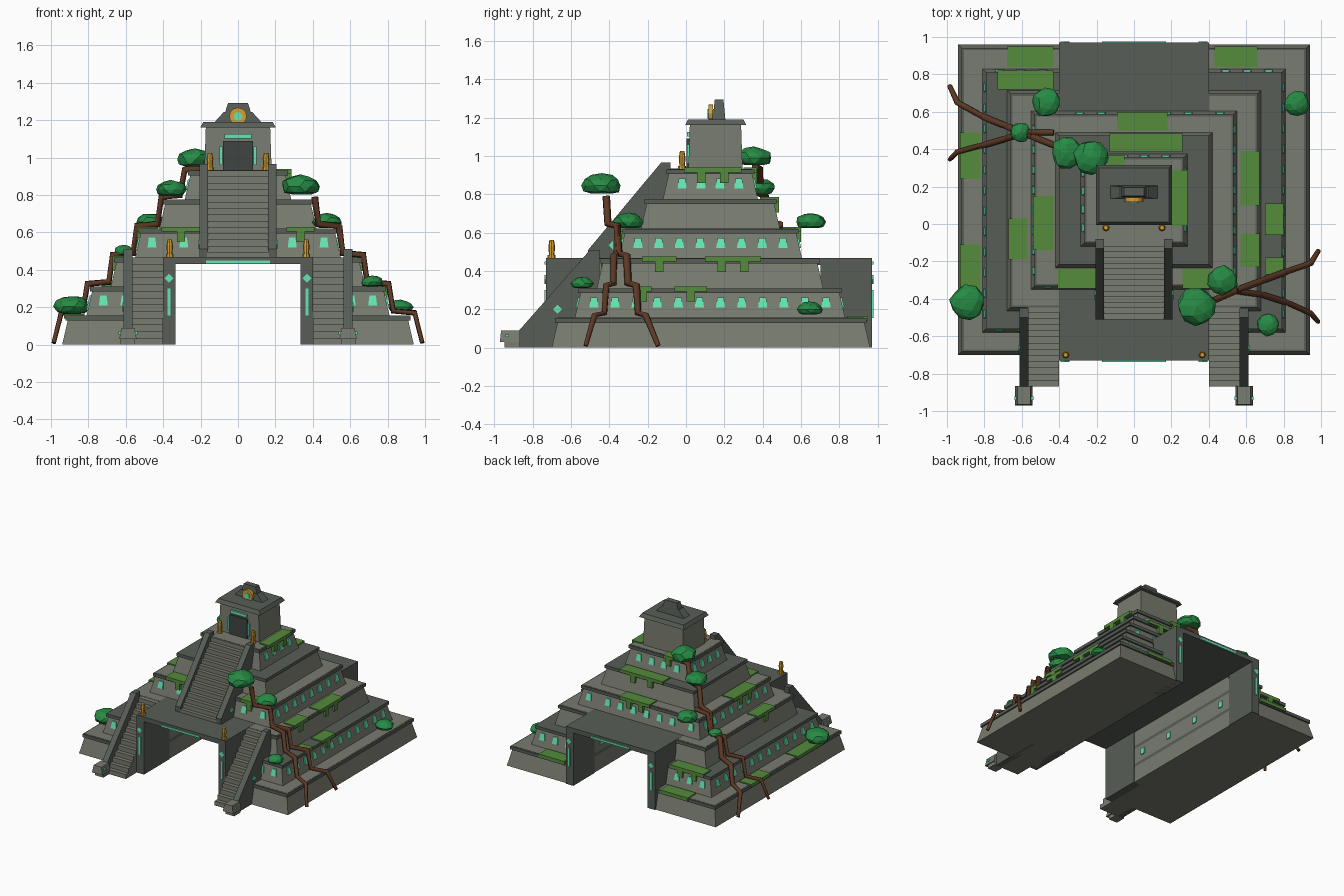
import bpy, bmesh, math, random
from mathutils import Matrix, Vector

if "Cube" in bpy.data.objects:
    bpy.data.objects.remove(bpy.data.objects["Cube"])
random.seed(4)

def mat(name, c):
    m = bpy.data.materials.new(name)
    m.diffuse_color = (*c, 1)
    m.use_nodes = True
    m.node_tree.nodes["Principled BSDF"].inputs["Base Color"].default_value = m.diffuse_color
    return m

STONE = mat("stone", (.19, .20, .16))
DARK = mat("dark_stone", (.095, .11, .095))
BLACK = mat("shadow_stone", (.05, .06, .055))
MOSS = mat("moss", (.09, .26, .045))
LEAF = mat("leaf", (.02, .26, .06))
TEAL = mat("teal_glow", (.13, .79, .46))
GOLD = mat("gold", (.68, .35, .03))
BARK = mat("bark", (.11, .04, .018))
parts = {}

def part(name, m):
    if name not in parts:
        parts[name] = (bmesh.new(), m)
    return parts[name][0]

def solid(bm, low, high):
    """Closed prism between two matching loops."""
    a = [bm.verts.new(v) for v in low]
    b = [bm.verts.new(v) for v in high]
    n = len(a)
    bm.faces.new(a[::-1])
    bm.faces.new(b)
    for i in range(n):
        bm.faces.new((a[i], a[(i + 1) % n], b[(i + 1) % n], b[i]))

def block(name, m, x0, x1, y0, y1, z0, z1, ins=(0, 0, 0, 0), both=False):
    """Box whose top is inset by (left, right, front, back); both = mirrored in x."""
    l, r, f, b = ins
    for s in ((1, -1) if both else (1,)):
        lo = [(x0, y0), (x1, y0), (x1, y1), (x0, y1)]
        hi = [(x0 + l, y0 + f), (x1 - r, y0 + f), (x1 - r, y1 - b), (x0 + l, y1 - b)]
        solid(part(name, m), [(s * x, y, z0) for x, y in lo], [(s * x, y, z1) for x, y in hi])

def prism(name, m, poly, a0, a1, axis="x"):
    """Profile extruded along x (poly in yz) or y (poly in xz), mirrored in x."""
    for s in (1, -1):
        f = (lambda p, a: (s * a, p[0], p[1])) if axis == "x" else (lambda p, a: (s * p[0], a, p[1]))
        solid(part(name, m), [f(p, a0) for p in poly], [f(p, a1) for p in poly])

def diamond(c, z, r=.024):
    return [(c - r, z), (c, z - r), (c + r, z), (c, z + r)]

def cone(name, m, loc, r1, r2, d, seg=8, rot=None):
    M = Matrix.Translation(loc) @ (rot or Matrix())
    bmesh.ops.create_cone(part(name, m), cap_ends=True, segments=seg, radius1=r1, radius2=r2, depth=d, matrix=M)

# Stepped tiers: half width, front, back; the lowest three are split by the tunnel
H = .155
tiers = [(.94, -.70, .96), (.81, -.58, .83), (.68, -.465, .715),
         (.55, -.35, .605), (.42, -.235, .49), (.285, -.12, .375)]
for i, (w, f, b) in enumerate(tiers):
    z = i * H
    split = i < 3
    x0, li = (.34, 0) if split else (-w, .03)
    block("tier_walls", STONE, x0, w, f, b, z, z + .13, (li, .03, .03, .03), split)
    e = .018
    xl = x0 if split else -w + e
    block("tier_lips", DARK, xl, w - e, f + e, b - e, z + .13, z + H, both=split)
    if i not in (1, 4):
        e = .03
        xl = x0 if split else -w + e
        block("ledge_paving", STONE, xl, w - e, f + e, b - e, z + H - .01, z + H + .002, both=split)

# Trapezoid glowing windows on every second tier
def windows(i, n_side, xs):
    w, f, b = tiers[i]
    z0, z1, k, t = i * H + .055, i * H + .108, .024, .012
    mid, span = (f + b) / 2, (b - f) - .2
    for j in range(n_side):
        y = mid - span / 2 + span * j / (n_side - 1)
        block("windows", TEAL, w - .03, w - .005, y - k, y + k, z0, z1, (-t, t, .007, .007), True)
    for x in xs:
        block("windows", TEAL, x - k, x + k, f + .005, f + .03, z0, z1, (.007, .007, t, -t), True)
        block("windows", TEAL, x - k, x + k, b - .03, b - .005, z0, z1, (.007, .007, -t, t), True)
windows(1, 12, (.49, .605, .72))
windows(3, 8, (.06, .175, .29, .46))
windows(5, 4, (.055, .17))

# Tunnel portals, deck and tunnel lights
block("portal_jambs", DARK, .335, .40, -.73, -.40, 0, .435, both=True)
block("portal_jambs", DARK, .335, .40, .70, .97, 0, .435, both=True)
block("tunnel_deck", DARK, -.40, .40, -.73, .97, .43, .468)
for y0, y1 in ((-.737, -.72), (.96, .977)):
    block("portal_lights", TEAL, .362, .378, y0, y1, .155, .30, both=True)
    block("portal_lights", TEAL, -.17, .17, y0, y1, .433, .449)
    prism("portal_lights", TEAL, diamond(.37, .355), y0, y1, "y")
for y in (-.3, 0, .3, .6):
    block("tunnel_lights", TEAL, .333, .35, y - .02, y + .02, .2, .25, both=True)

# Stairs
def stairs(name, x0, x1, y0, y1, z0, z1, n, both):
    for i in range(n):
        block(name, STONE, x0, x1, y0 + (y1 - y0) * i / n, y1,
              z0 + (z1 - z0) * i / n, z0 + (z1 - z0) * (i + 1) / n, both=both)
stairs("side_stairs", .40, .57, -.87, -.44, 0, .465, 13, True)
stairs("main_stairs", -.165, .165, -.51, -.09, .46, .932, 14, False)
block("main_stair_landing", STONE, -.165, .165, -.11, .01, .90, .934)
prism("side_balustrades", DARK, [(-.87, 0), (-.87, .09), (-.5, .51), (-.45, .51), (-.45, 0)], .565, .612)
prism("main_balustrades", DARK, [(-.51, .45), (-.51, .51), (-.13, .965), (-.08, .965), (-.08, .45)], .16, .206)
prism("balustrade_gems", TEAL, diamond(-.67, .20), .60, .618)
prism("balustrade_gems", TEAL, diamond(-.38, .535), .19, .212)
# Carved heads at the stair feet
block("stair_heads", STONE, .542, .635, -.97, -.865, .03, .09, (.012, .012, .006, 0), True)
block("stair_heads", STONE, .55, .627, -.945, -.865, 0, .03, both=True)
block("stair_head_eyes", TEAL, .537, .638, -.94, -.922, .055, .07, both=True)

# Temple with roof, doorway and roof comb
block("temple_walls", STONE, -.18, .18, .012, .295, .93, 1.165, (.008,) * 4)
block("temple_roof", DARK, -.202, .202, -.005, .315, 1.16, 1.19, (.016,) * 4)
block("temple_door", BLACK, -.08, .08, .002, .03, .93, 1.09)
block("door_lights", TEAL, .084, .098, .004, .03, .96, 1.06, both=True)
block("door_lights", TEAL, -.072, .072, .006, .03, 1.102, 1.125)
block("roof_comb", DARK, -.125, .125, .135, .205, 1.19, 1.245, (.05, .05, .005, .005))
block("roof_comb", DARK, -.068, .068, .145, .2, 1.245, 1.293, (.015, .015, .005, .005))
turn = Matrix.Rotation(math.pi / 2, 4, "X")
cone("sun_disc", GOLD, (0, .13, 1.22), .047, .047, .024, 12, turn)
cone("sun_disc_gem", TEAL, (0, .122, 1.22), .024, .024, .02, 8, turn)

# Gold guardian statues
for s in (1, -1):
    for x, y, z in ((.365, -.70, .468), (.15, -.02, .932)):
        cone("guardian_statues", GOLD, (s * x, y, z + .008), .021, .021, .016)
        cone("guardian_statues", GOLD, (s * x, y, z + .038), .014, .018, .05)
        cone("guardian_statues", GOLD, (s * x, y, z + .078), .017, .012, .03)

# Moss mats: tier number, x range, y range, hanging side
mats = [(1, -.68, -.43, .84, .95, "b"), (2, -.73, -.43, .72, .82, "b"), (1, .43, .66, .84, .95, "b"),
        (1, -.93, -.82, .24, .49, "l"), (1, -.93, -.82, -.46, -.11, "l"), (3, -.67, -.57, -.19, .03, "l"),
        (4, -.54, -.43, -.14, .15, "l"), (4, -.41, -.2, -.345, -.24, "f"), (4, .26, .41, -.345, -.24, "f"),
        (4, -.09, .18, .5, .6, "b"), (5, -.13, .26, .385, .485, "b"), (6, -.14, -.05, .3, .37, "b"),
        (6, .2, .285, -.01, .29, "r"), (3, .57, .67, .1, .39, "r"), (3, .57, .67, -.23, -.05, "r"),
        (2, .7, .8, -.06, .11, "r"), (2, .7, .8, -.27, -.18, "r")]
for t, x0, x1, y0, y1, side in mats:
    z = t * H
    block("moss_mats", MOSS, x0, x1, y0, y1, z - .016, z + .01)
    if t == 1:
        continue
    k, h = .022, .07
    for c in ((.3, .7) if max(x1 - x0, y1 - y0) > .25 else (.5,)):
        xc, yc = x0 + (x1 - x0) * c, y0 + (y1 - y0) * c
        box = {"l": (x0, x0 + .03, yc - k, yc + k), "r": (x1 - .03, x1, yc - k, yc + k),
               "f": (xc - k, xc + k, y0, y0 + .03), "b": (xc - k, xc + k, y1 - .03, y1)}[side]
        block("moss_tails", MOSS, *box, z - h, z)

# Leaf clumps: low-poly flattened domes
for x, y, z, r in ((-.89, -.42, .205, .095), (-.47, .65, .655, .08), (-.61, .49, .50, .055), (-.36, .38, .83, .085),
                   (-.23, .355, .99, .095), (.335, -.44, .845, .105), (.475, -.30, .655, .08),
                   (.87, .645, .2, .068), (.715, -.54, .335, .06)):
    bm = part("leaf_clumps", LEAF)
    M = Matrix.Translation((x, y, z)) @ Matrix.Rotation(random.uniform(0, 6), 4, "Z")
    new = bmesh.ops.create_icosphere(bm, subdivisions=2, radius=1)["verts"]
    for v in new:
        p = v.co * r * random.uniform(.9, 1.06)
        v.co = M @ Vector((p.x, p.y, max(p.z * .6, -.4 * r)))

for name, (bm, m) in parts.items():
    bmesh.ops.recalc_face_normals(bm, faces=bm.faces)
    me = bpy.data.meshes.new(name)
    bm.to_mesh(me)
    bm.free()
    me.materials.append(m)
    bpy.context.collection.objects.link(bpy.data.objects.new(name, me))

# Roots stepping up the tiers: x,z follow the stairs profile, y is interpolated
STEP = [(.985, .01), (.945, .17), (.83, .18), (.805, .325), (.69, .335), (.67, .48),
        (.56, .49), (.54, .635), (.43, .645), (.41, .79), (.31, .80), (.285, .935), (.2, .94)]

def root(name, s, keys, n, r):
    c = bpy.data.curves.new(name, "CURVE")
    c.dimensions = "3D"
    c.bevel_depth = r
    c.bevel_resolution = 1
    c.use_fill_caps = True
    sp = c.splines.new("POLY")
    sp.points.add(n - 1)
    for p, (x, z) in zip(sp.points, STEP):
        for (xa, ya), (xb, yb) in zip(keys, keys[1:]):
            if xb <= x <= xa:
                y = ya + (yb - ya) * (xa - x) / (xa - xb)
        p.co = (s * x, y, z, 1)
        p.radius = .65 + .35 * min(1, z / .3)
    c.materials.append(BARK)
    bpy.context.collection.objects.link(bpy.data.objects.new(name, c))

root("right_root_rear", 1, [(1, -.12), (.945, -.21), (.8, -.26), (.56, -.35), (.4, -.42)], 10, .02)
root("right_root_front", 1, [(1, -.54), (.93, -.46), (.7, -.38), (.4, -.34)], 8, .018)
root("left_root_rear", -1, [(1, .77), (.945, .65), (.8, .57), (.6, .49), (.4, .41), (.2, .36)], 13, .02)
root("left_root_front", -1, [(1, .33), (.93, .40), (.75, .43), (.6, .49), (.4, .49)], 9, .018)
